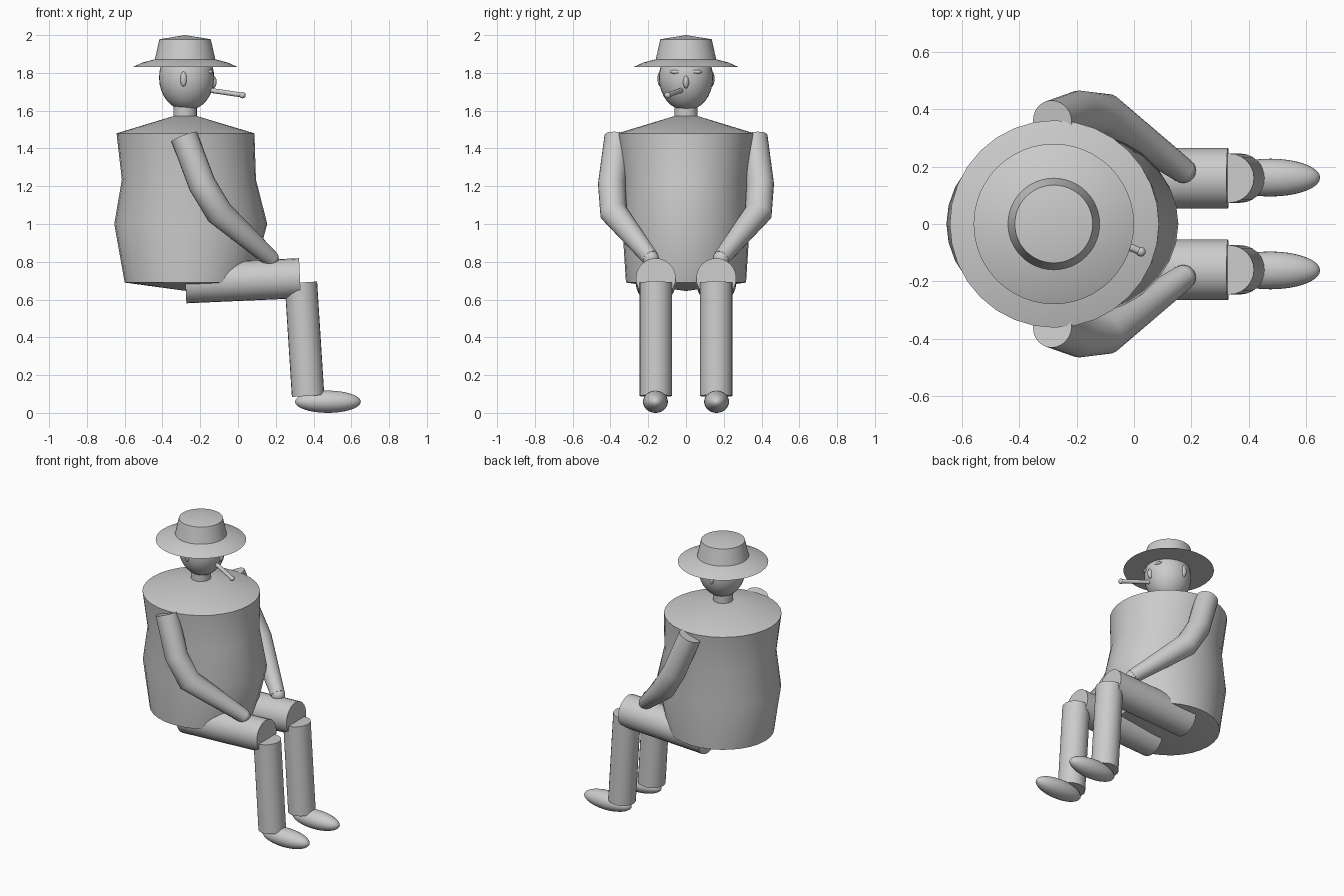
import bpy, bmesh, math
from mathutils import Vector, Matrix

if "Cube" in bpy.data.objects:
    bpy.data.objects.remove(bpy.data.objects["Cube"])

CX = -0.28  # axis of head, neck and hat


def finish(name, bm, angle=38):
    bmesh.ops.recalc_face_normals(bm, faces=bm.faces)
    me = bpy.data.meshes.new(name)
    bm.to_mesh(me)
    bm.free()
    for p in me.polygons:
        p.use_smooth = True
    me.set_sharp_from_angle(angle=math.radians(angle))
    ob = bpy.data.objects.new(name, me)
    bpy.context.collection.objects.link(ob)
    return ob


def loft(name, rings, start, end, angle=38):
    """Skin a list of point rings and close both ends with fans."""
    bm = bmesh.new()
    loops = [[bm.verts.new(p) for p in r] for r in rings]
    n = len(loops[0])
    for a, b in zip(loops, loops[1:]):
        for i in range(n):
            j = (i + 1) % n
            bm.faces.new((a[i], a[j], b[j], b[i]))
    for loop, tip in ((loops[0], start), (loops[-1], end)):
        v = bm.verts.new(tip)
        for i in range(n):
            bm.faces.new((loop[i], loop[(i + 1) % n], v))
    return finish(name, bm, angle)


def oval(cx, z, rx, ry, n=32):
    return [(cx + rx * math.cos(2 * math.pi * i / n),
             ry * math.sin(2 * math.pi * i / n), z) for i in range(n)]


def tube(name, path, n=24):
    """Round tube through (point, radius) pairs."""
    pts = [Vector(p) for p, r in path]
    rings = []
    for k, (p, r) in enumerate(path):
        t = Vector()
        if k > 0:
            t += (pts[k] - pts[k - 1]).normalized()
        if k < len(pts) - 1:
            t += (pts[k + 1] - pts[k]).normalized()
        t.normalize()
        u = t.cross(Vector((0, 1, 0))).normalized()
        v = t.cross(u)
        rings.append([pts[k] + r * (u * math.cos(a) + v * math.sin(a))
                      for a in (2 * math.pi * i / n for i in range(n))])
    return loft(name, rings, pts[0], pts[-1])


def ellipsoid(name, center, radii, seg=32):
    bm = bmesh.new()
    bmesh.ops.create_uvsphere(bm, u_segments=seg, v_segments=seg // 2, radius=1)
    bm.transform(Matrix.Translation(center) @ Matrix.Diagonal((*radii, 1)))
    return finish(name, bm, 80)


# Torso: stacked ovals with shallow conical ends
loft("torso", [oval(-0.265, 0.69, 0.335, 0.318),
               oval(-0.25, 1.0, 0.405, 0.338),
               oval(-0.26, 1.235, 0.355, 0.33),
               oval(-0.278, 1.48, 0.365, 0.362)],
     (-0.27, 0, 0.645), (CX, 0, 1.59))

# Neck and head
tube("neck", [((CX, 0, 1.53), 0.062), ((CX, 0, 1.66), 0.062)])
ellipsoid("head", (CX + 0.008, 0, 1.775), (0.146, 0.143, 0.175))
ellipsoid("nose", (-0.133, 0, 1.752), (0.02, 0.016, 0.034), 16)

# Hat: brim and crown turned as one piece
loft("hat", [oval(CX, z, r, r, 48) for r, z in
             ((0.28, 1.83), (0.225, 1.855), (0.16, 1.872), (0.136, 1.978))],
     (CX, 0, 1.83), (CX, 0, 2.0), 30)

# Cigarette
tube("cigarette", [((-0.15, -0.024, 1.708), 0.013), ((0.02, -0.095, 1.683), 0.013)], 12)
ellipsoid("cigarette_tip", (0.024, -0.097, 1.682), (0.017, 0.017, 0.017), 12)

# Paired parts
for side, s in (("right", -1), ("left", 1)):
    ellipsoid(side + "_ear", (-0.288, s * 0.137, 1.768), (0.018, 0.014, 0.04), 16)
    ellipsoid(side + "_brow", (-0.15, s * 0.05, 1.805), (0.018, 0.035, 0.012), 16)
    tube(side + "_arm", [((-0.285, s * 0.36, 1.462), 0.072),
                         ((-0.19, s * 0.393, 1.21), 0.073),
                         ((-0.1, s * 0.383, 1.06), 0.073),
                         ((0.17, s * 0.188, 0.82), 0.045)])
    ellipsoid(side + "_hand", (0.172, s * 0.187, 0.818), (0.044, 0.044, 0.044), 20)
    tube(side + "_thigh", [((-0.278, s * 0.16, 0.686), 0.106),
                           ((0.328, s * 0.16, 0.713), 0.106)])
    tube(side + "_shin", [((0.333, s * 0.16, 0.69), 0.086),
                          ((0.371, s * 0.16, 0.09), 0.086)])
    ellipsoid(side + "_foot", (0.476, s * 0.162, 0.059), (0.174, 0.066, 0.059))
